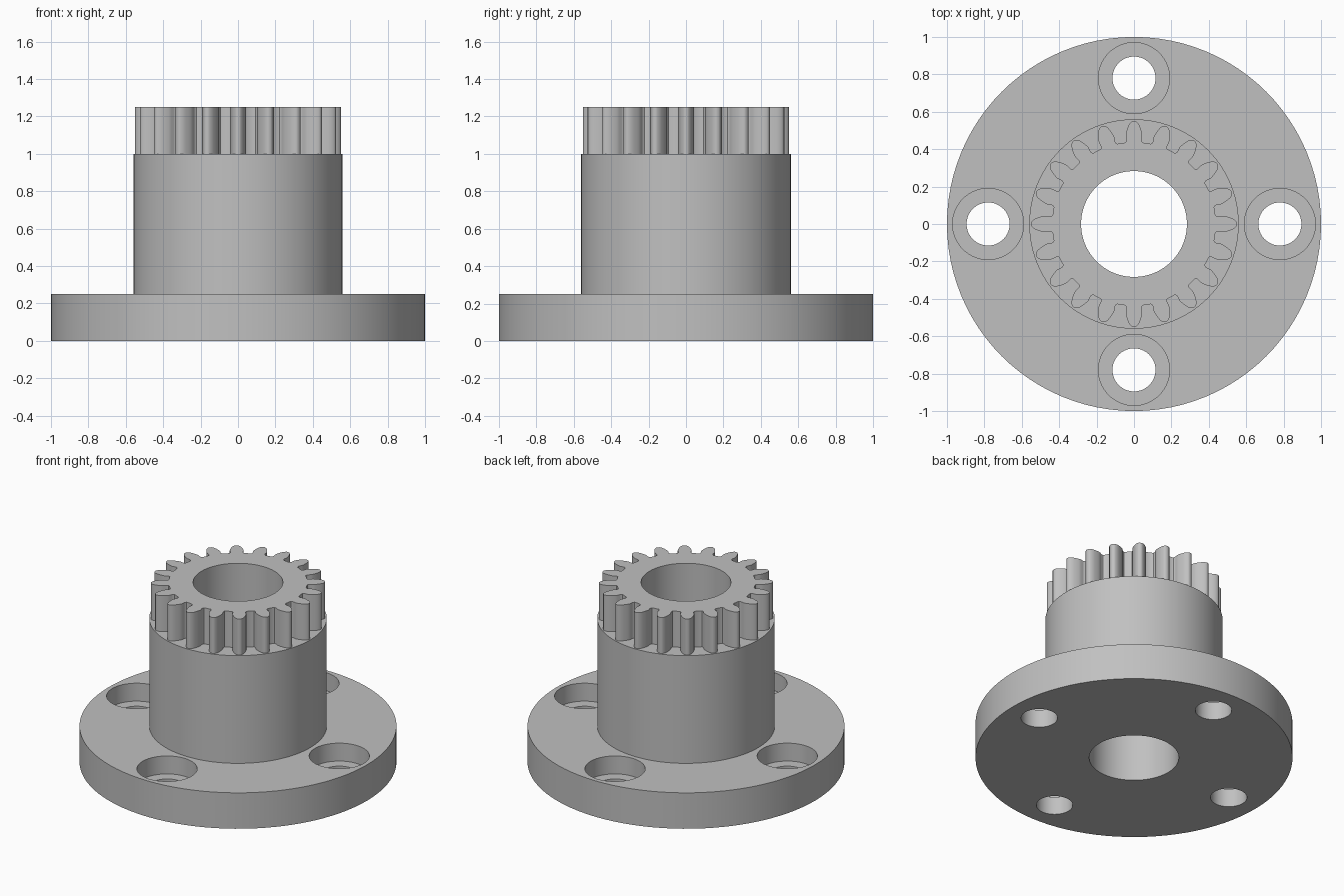
import bpy
import bmesh
from math import pi, cos, sin, tan, acos, radians

cube = bpy.data.objects.get("Cube")
if cube:
    bpy.data.objects.remove(cube, do_unlink=True)

SEGMENTS = 96
BORE = 0.283

grey = bpy.data.materials.new("machined_grey")
grey.use_nodes = True
grey.diffuse_color = (0.53, 0.53, 0.53, 1)
grey.node_tree.nodes["Principled BSDF"].inputs["Base Color"].default_value = grey.diffuse_color


def finish_mesh(name, bm):
    bmesh.ops.remove_doubles(bm, verts=bm.verts[:], dist=1e-5)
    bmesh.ops.recalc_face_normals(bm, faces=bm.faces[:])
    mesh = bpy.data.meshes.new(name)
    bm.to_mesh(mesh)
    bm.free()
    mesh.materials.append(grey)
    obj = bpy.data.objects.new(name, mesh)
    bpy.context.collection.objects.link(obj)
    return obj


def lathe(name, profile, closed=False):
    """Turn a (radius, height) profile around the z axis."""
    bm = bmesh.new()
    verts = [bm.verts.new((r, 0, z)) for r, z in profile]
    edges = [bm.edges.new(pair) for pair in zip(verts, verts[1:])]
    if closed:
        edges.append(bm.edges.new((verts[-1], verts[0])))
    bmesh.ops.spin(bm, geom=verts + edges, cent=(0, 0, 0), axis=(0, 0, 1),
                   angle=2 * pi, steps=SEGMENTS)
    return finish_mesh(name, bm)


def select_only(obj):
    bpy.ops.object.select_all(action='DESELECT')
    obj.select_set(True)
    bpy.context.view_layer.objects.active = obj


def cut(obj, cutters):
    select_only(obj)
    for cutter in cutters:
        cutter.hide_render = True
        mod = obj.modifiers.new("cut", 'BOOLEAN')
        mod.operation = 'DIFFERENCE'
        mod.solver = 'EXACT'
        mod.object = cutter
        bpy.ops.object.modifier_apply(modifier=mod.name)
        bpy.data.objects.remove(cutter, do_unlink=True)


def smooth(obj):
    select_only(obj)
    bpy.ops.object.shade_smooth_by_angle(angle=radians(30))


# Flange and barrel, turned as one piece with a through bore
hub = lathe("flanged_hub", [(BORE, 0), (1, 0), (1, 0.25), (0.56, 0.25),
                            (0.56, 1), (BORE, 1)], closed=True)

# Four counterbored bolt holes
bolt_cutters = []
for i in range(4):
    cutter = lathe("bolt_hole_cutter", [(0, -0.1), (0.115, -0.1), (0.115, 0.125),
                                        (0.19, 0.125), (0.19, 0.4), (0, 0.4)])
    cutter.location = (0.78 * cos(i * pi / 2), 0.78 * sin(i * pi / 2), 0)
    bolt_cutters.append(cutter)
cut(hub, bolt_cutters)
smooth(hub)

# Spur gear with involute flanks
TEETH = 20
PITCH_R = 0.5
BASE_R = PITCH_R * cos(radians(20))


def involute(angle):
    return tan(angle) - angle


def half_angle(r):
    return pi / (2 * TEETH) + involute(radians(20)) - involute(acos(BASE_R / r))


# Half a tooth as (radius, angle), from the root fillet to the rounded tip
flank = [(0.4375, 0.112), (0.440, 0.099), (0.447, 0.090), (0.457, 0.087)]
flank += [(r, half_angle(r)) for r in (0.475, 0.49, 0.505, 0.52, 0.535)]
flank += [(0.545, 0.028), (0.549, 0.018), (0.55, 0.007)]
tooth = [(r, -a) for r, a in flank] + [(r, a) for r, a in reversed(flank)]

bm = bmesh.new()
outline = []
for i in range(TEETH):
    for r, a in tooth:
        t = a + 2 * pi * i / TEETH
        outline.append(bm.verts.new((r * cos(t), r * sin(t), 1)))
base = bm.faces.new(outline)
top = bmesh.ops.extrude_face_region(bm, geom=[base], use_keep_orig=True)
bmesh.ops.translate(bm, vec=(0, 0, 0.25),
                    verts=[v for v in top["geom"] if isinstance(v, bmesh.types.BMVert)])
gear = finish_mesh("spur_gear", bm)
cut(gear, [lathe("bore_cutter", [(0, 0.9), (BORE, 0.9), (BORE, 1.4), (0, 1.4)])])
smooth(gear)
